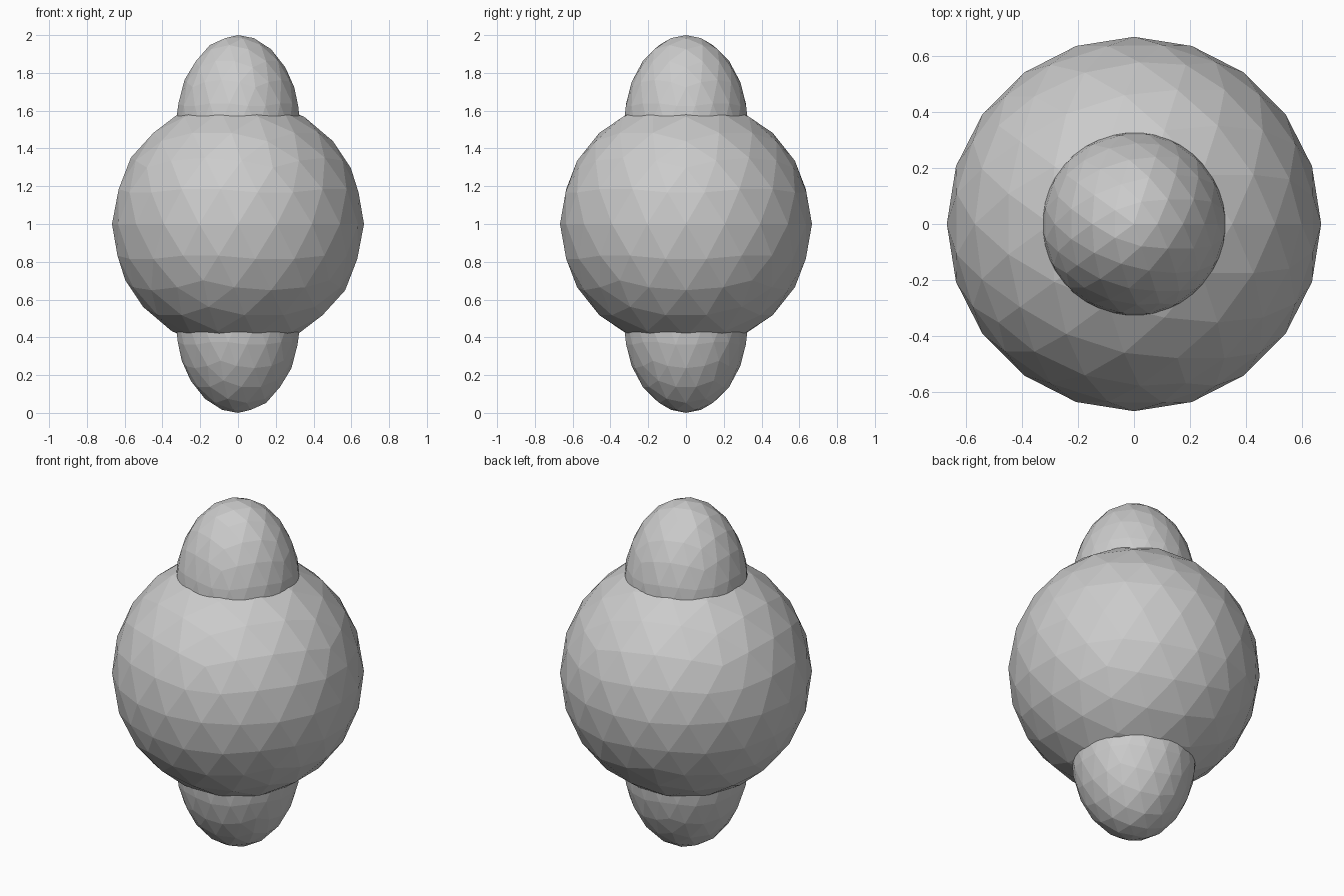
import bpy

if "Cube" in bpy.data.objects:
    bpy.data.objects.remove(bpy.data.objects["Cube"])


def ball(name, z, radius, height):
    # Faceted icosphere, stretched along z
    bpy.ops.mesh.primitive_ico_sphere_add(subdivisions=3, radius=1, location=(0, 0, z))
    ob = bpy.context.object
    ob.name = name
    ob.scale = (radius, radius, height)
    bpy.ops.object.transform_apply(location=False, rotation=False, scale=True)
    return ob


# Large central body
ball("body", 1.0, 0.667, 0.667)

# Egg-shaped knobs above and below
for name, side in (("top_knob", 1), ("bottom_knob", -1)):
    ball(name, 1.0 + side * 0.5, 0.333, 0.5)
